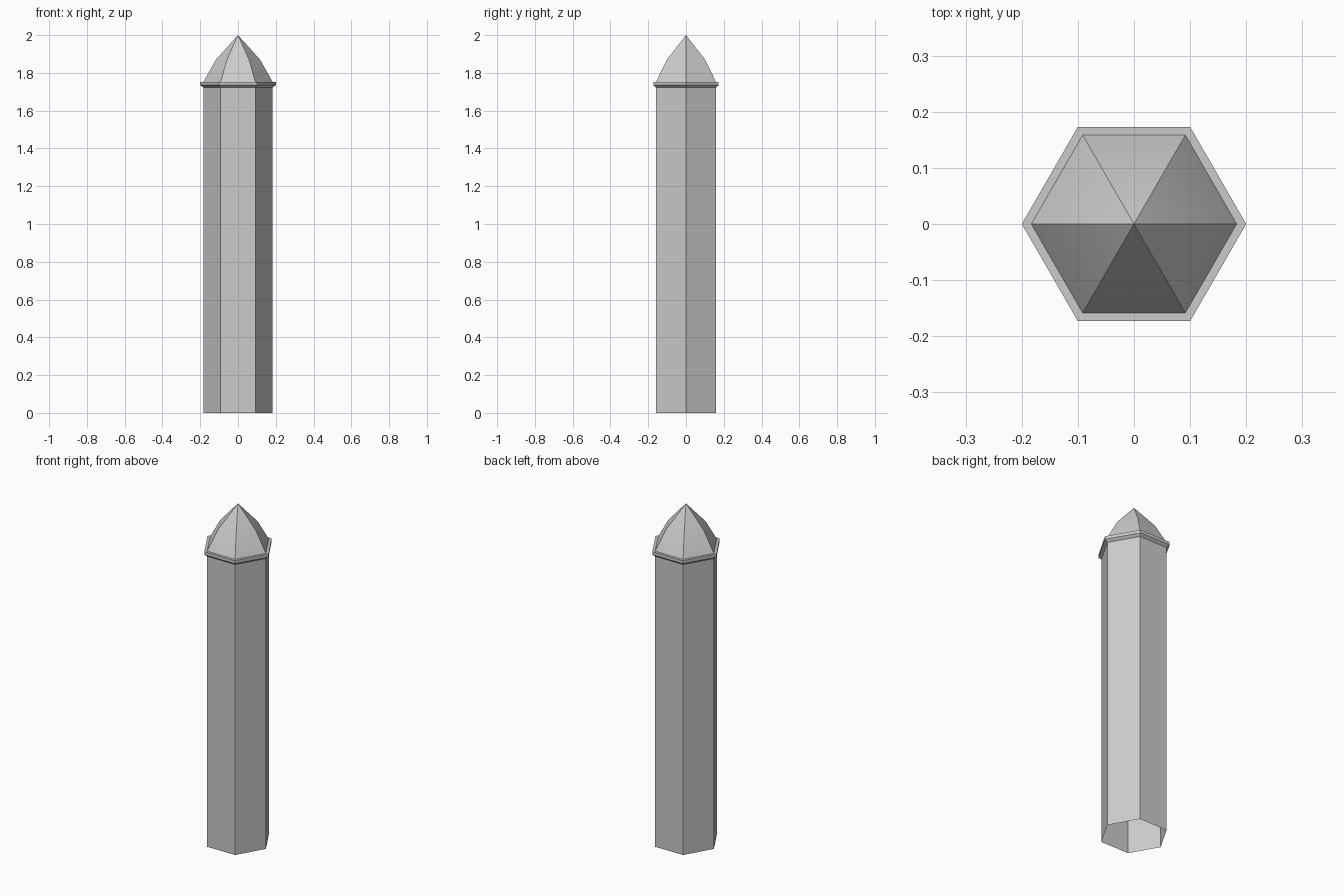
import bpy
import bmesh
import math

SIDES = 6

cube = bpy.data.objects.get("Cube")
if cube:
    bpy.data.objects.remove(cube, do_unlink=True)

stone = bpy.data.materials.new("light grey stone")
stone.use_nodes = True
colour = (0.6, 0.6, 0.6, 1)
stone.diffuse_color = colour
stone.node_tree.nodes["Principled BSDF"].inputs["Base Color"].default_value = colour


def hexagonal_part(name, profile):
    """Sweep a (radius, height) profile around z; radius 0 makes a point."""
    bm = bmesh.new()
    rings = []
    for radius, z in profile:
        count = SIDES if radius else 1
        rings.append([bm.verts.new((radius * math.cos(math.tau * i / SIDES),
                                    radius * math.sin(math.tau * i / SIDES), z))
                      for i in range(count)])
    for low, high in zip(rings, rings[1:]):
        for i in range(SIDES):
            j = (i + 1) % SIDES
            if len(high) == 1:
                bm.faces.new((low[i], low[j], high[0]))
            else:
                bm.faces.new((low[i], low[j], high[j], high[i]))
    mesh = bpy.data.meshes.new(name)
    bm.to_mesh(mesh)
    bm.free()
    mesh.materials.append(stone)
    part = bpy.data.objects.new(name, mesh)
    bpy.context.collection.objects.link(part)
    bpy.ops.object.select_all(action="DESELECT")
    part.select_set(True)
    bpy.context.view_layer.objects.active = part
    bpy.ops.object.shade_smooth_by_angle(angle=math.radians(30))
    return part


# Hollow shaft, open at the bottom
hexagonal_part("shaft", [(0.183, 0), (0.183, 1.722)])

# Projecting collar with a chamfered underside
hexagonal_part("collar", [(0.183, 1.722), (0.2, 1.735), (0.2, 1.753), (0.183, 1.753)])

# Pointed cap with a slight outward bulge
hexagonal_part("cap", [(0.183, 1.753), (0.117, 1.87), (0, 2)])
